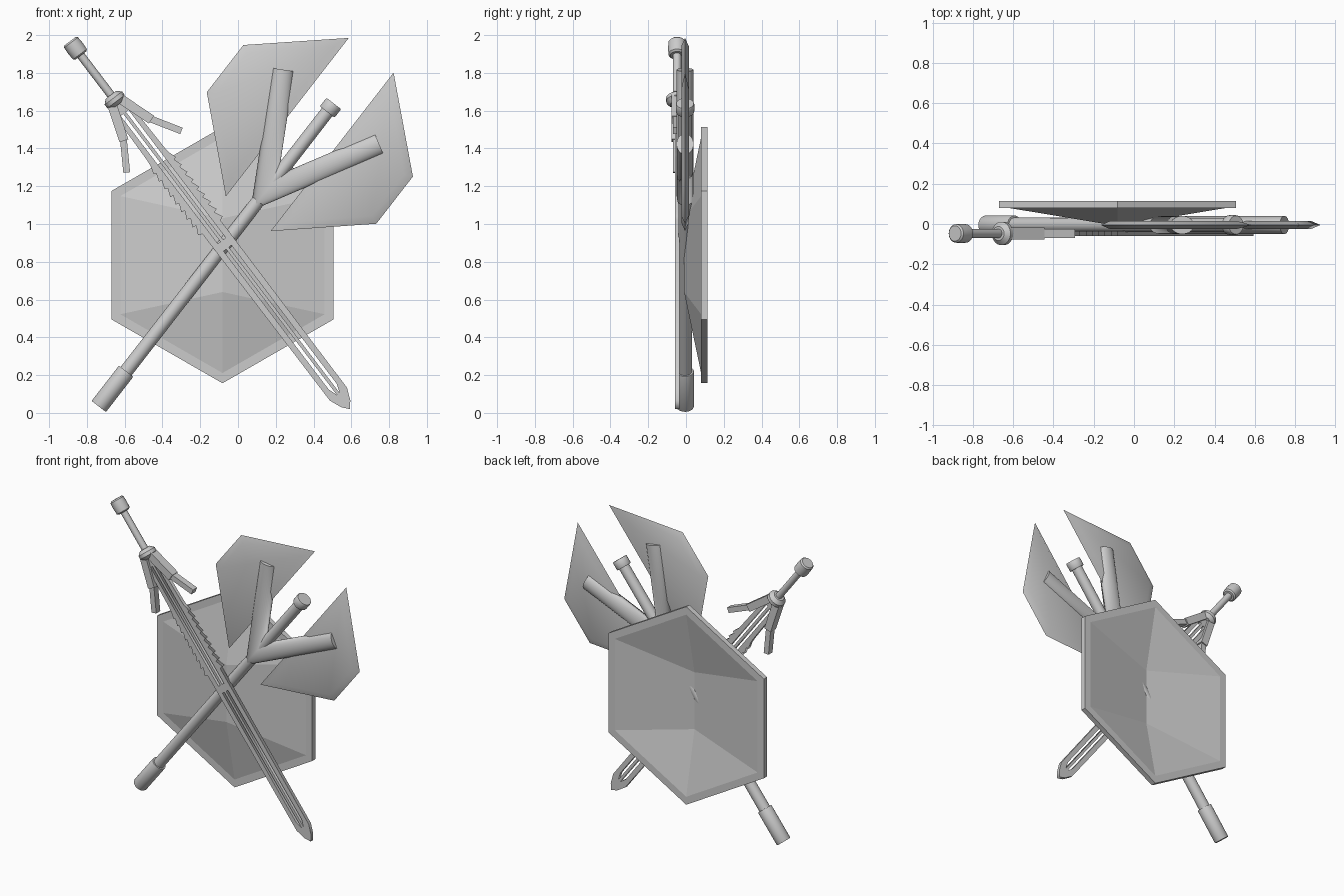
import bpy, bmesh, math
from mathutils import Matrix, Vector

cube = bpy.data.objects.get("Cube")
if cube:
    bpy.data.objects.remove(cube, do_unlink=True)

grey = bpy.data.materials.new("plain_grey")
grey.use_nodes = True
grey.diffuse_color = (0.6, 0.6, 0.6, 1)
grey.node_tree.nodes["Principled BSDF"].inputs["Base Color"].default_value = (0.6, 0.6, 0.6, 1)

# Each weapon is built upright along local z, then leaned over
AXE = Matrix.Translation((-0.737, -0.005, 0.034)) @ Matrix.Rotation(math.radians(37.8), 4, 'Y')
SWORD = Matrix.Translation((0.592, -0.047, 0.02)) @ Matrix.Rotation(math.radians(-37.25), 4, 'Y')


def finish(name, bm, frame, mirror=False, angle=35):
    bmesh.ops.recalc_face_normals(bm, faces=bm.faces)
    mesh = bpy.data.meshes.new(name)
    bm.to_mesh(mesh)
    bm.free()
    mesh.materials.append(grey)
    ob = bpy.data.objects.new(name, mesh)
    bpy.context.collection.objects.link(ob)
    ob.matrix_world = frame
    if mirror:
        ob.modifiers.new("mirror", 'MIRROR')
    bpy.ops.object.select_all(action='DESELECT')
    ob.select_set(True)
    bpy.context.view_layer.objects.active = ob
    bpy.ops.object.shade_smooth_by_angle(angle=math.radians(angle))
    return ob


def turned(name, profile, frame, sides=32):
    """Solid of revolution about local z from (radius, height) pairs."""
    bm = bmesh.new()
    rings = []
    for r, z in profile:
        rings.append([bm.verts.new((r * math.cos(a), r * math.sin(a), z))
                      for a in (math.tau * i / sides for i in range(sides))])
    for low, high in zip(rings, rings[1:]):
        for i in range(sides):
            j = (i + 1) % sides
            bm.faces.new((low[i], low[j], high[j], high[i]))
    bm.faces.new(rings[0])
    bm.faces.new(rings[-1])
    return finish(name, bm, frame)


def bar(bm, start, end, width, depth):
    """Box running between two (x, z) points."""
    a, b = Vector((start[0], 0, start[1])), Vector((end[0], 0, end[1]))
    turn = (b - a).to_track_quat('Z', 'Y').to_matrix().to_4x4()
    size = Matrix.Diagonal((width, depth, (b - a).length, 1))
    bmesh.ops.create_cube(bm, size=1, matrix=Matrix.Translation((a + b) / 2) @ turn @ size)


# Axe shaft with end cap and top knob
turned("axe_shaft", [(0.037, 0.1), (0.035, 2.0)], AXE)
turned("axe_end_cap", [(0.046, 0), (0.048, 0.006), (0.048, 0.23), (0.046, 0.236)], AXE)
turned("axe_top_knob", [(0.046, 1.973), (0.049, 1.979), (0.049, 2.024), (0.046, 2.03)], AXE)

# Forked arms, cut on the centre line so they meet in a mitre
bm = bmesh.new()
foot, tip = Vector((0, 0, 1.431)), Vector((0.321, 0, 2.0075))
along = (tip - foot).normalized()
side = Vector((along.z, 0, -along.x))
ring_ends = []
for centre in (foot - along * 0.3, tip):
    ring_ends.append([bm.verts.new(centre + side * 0.059 * math.cos(a) + Vector((0, 0.045 * math.sin(a), 0)))
                      for a in (math.tau * i / 32 for i in range(32))])
for i in range(32):
    j = (i + 1) % 32
    bm.faces.new((ring_ends[0][i], ring_ends[0][j], ring_ends[1][j], ring_ends[1][i]))
for ring in ring_ends:
    bm.faces.new(ring)
bmesh.ops.bisect_plane(bm, geom=bm.verts[:] + bm.edges[:] + bm.faces[:], plane_co=(0, 0, 0),
                       plane_no=(1, 0, 0), clear_inner=True)
finish("axe_forked_arms", bm, AXE, mirror=True)

# Axe blades: thin edge outline swelling to an inset face on both sides
outline = [(0.15, 2.353), (0.568, 1.981), (0.568, 1.665), (0.15, 1.291)]
inner = [(0.185, 2.27), (0.525, 1.96), (0.525, 1.685), (0.185, 1.375)]
bm = bmesh.new()
edge = [bm.verts.new((x, 0, z)) for x, z in outline]
for y in (-0.02, 0.02):
    face = [bm.verts.new((x, y, z)) for x, z in inner]
    for i in range(4):
        j = (i + 1) % 4
        bm.faces.new((edge[i], edge[j], face[j], face[i]))
    bm.faces.new(face)
finish("axe_blades", bm, AXE, mirror=True, angle=60)

# Sword pommel, grip and collar
turned("sword_pommel", [(0.036, 2.352), (0.046, 2.36), (0.048, 2.40), (0.046, 2.438), (0.038, 2.447)], SWORD)
turned("sword_grip", [(0.022, 2.06), (0.022, 2.37)], SWORD)
turned("sword_collar", [(0.035, 2.025), (0.058, 2.045), (0.058, 2.068), (0.035, 2.09)], SWORD)

# Swept guard prongs in two steps
bm = bmesh.new()
bar(bm, (0.025, 2.05), (0.092, 1.855), 0.06, 0.05)
bar(bm, (0.085, 1.87), (0.182, 1.712), 0.044, 0.036)
finish("sword_guard", bm, SWORD, mirror=True)

# Sword blade: toothed outline with two rows of through slots
right = [(0.03, 0.035), (0.057, 0.1), (0.06, 1.21)]
for i in range(9):
    z = 1.22 + i * 0.05
    right += [(0.082 - i * 0.001, z), (0.06, z + 0.045)]
right += [(0.057, 1.7), (0.05, 2.04)]
loops = [[(0, 0)] + right + [(-x, z) for x, z in reversed(right)]]
for s in (1, -1):
    loops.append([(s * x, z) for x, z in ((0.009, 0.1), (0.026, 0.15), (0.026, 1.07), (0.009, 1.07))])
    loops.append([(s * x, z) for x, z in ((0.009, 1.12), (0.026, 1.12), (0.026, 1.97), (0.009, 1.97))])
curve = bpy.data.curves.new("sword_blade_outline", 'CURVE')
curve.dimensions = '2D'
curve.fill_mode = 'BOTH'
curve.extrude = 0.012
for loop in loops:
    spline = curve.splines.new('POLY')
    spline.points.add(len(loop) - 1)
    for point, (x, z) in zip(spline.points, loop):
        point.co = (x, z, 0, 1)
    spline.use_cyclic_u = True
curve.materials.append(grey)
blade = bpy.data.objects.new("sword_blade", curve)
bpy.context.collection.objects.link(blade)
blade.matrix_world = SWORD @ Matrix.Rotation(math.pi / 2, 4, 'X')
bpy.ops.object.select_all(action='DESELECT')
blade.select_set(True)
bpy.context.view_layer.objects.active = blade
bpy.ops.object.convert(target='MESH')

# Shield: hexagonal rim around a ridged front with a hollow back
bm = bmesh.new()
hexagon = [(0, 0.678), (0.588, 0.34), (0.588, -0.34), (0, -0.678), (-0.588, -0.34), (-0.588, 0.34)]
rims = []
for y, ridge_y in ((0.08, -0.01), (0.115, 0.025)):
    rim = [bm.verts.new((x, y, z)) for x, z in hexagon]
    lip = [bm.verts.new((x * 0.92, y, z * 0.92)) for x, z in hexagon]
    top, low = bm.verts.new((0, ridge_y, 0.195)), bm.verts.new((0, ridge_y, -0.195))
    for i in range(6):
        j = (i + 1) % 6
        bm.faces.new((rim[i], rim[j], lip[j], lip[i]))
    for a, b in ((1, 2), (5, 4)):
        bm.faces.new((lip[0], lip[a], top))
        bm.faces.new((lip[a], lip[b], low, top))
        bm.faces.new((lip[b], lip[3], low))
    rims.append(rim)
for i in range(6):
    j = (i + 1) % 6
    bm.faces.new((rims[0][i], rims[0][j], rims[1][j], rims[1][i]))
finish("shield", bm, Matrix.Translation((-0.082, 0, 0.835)), angle=5)
